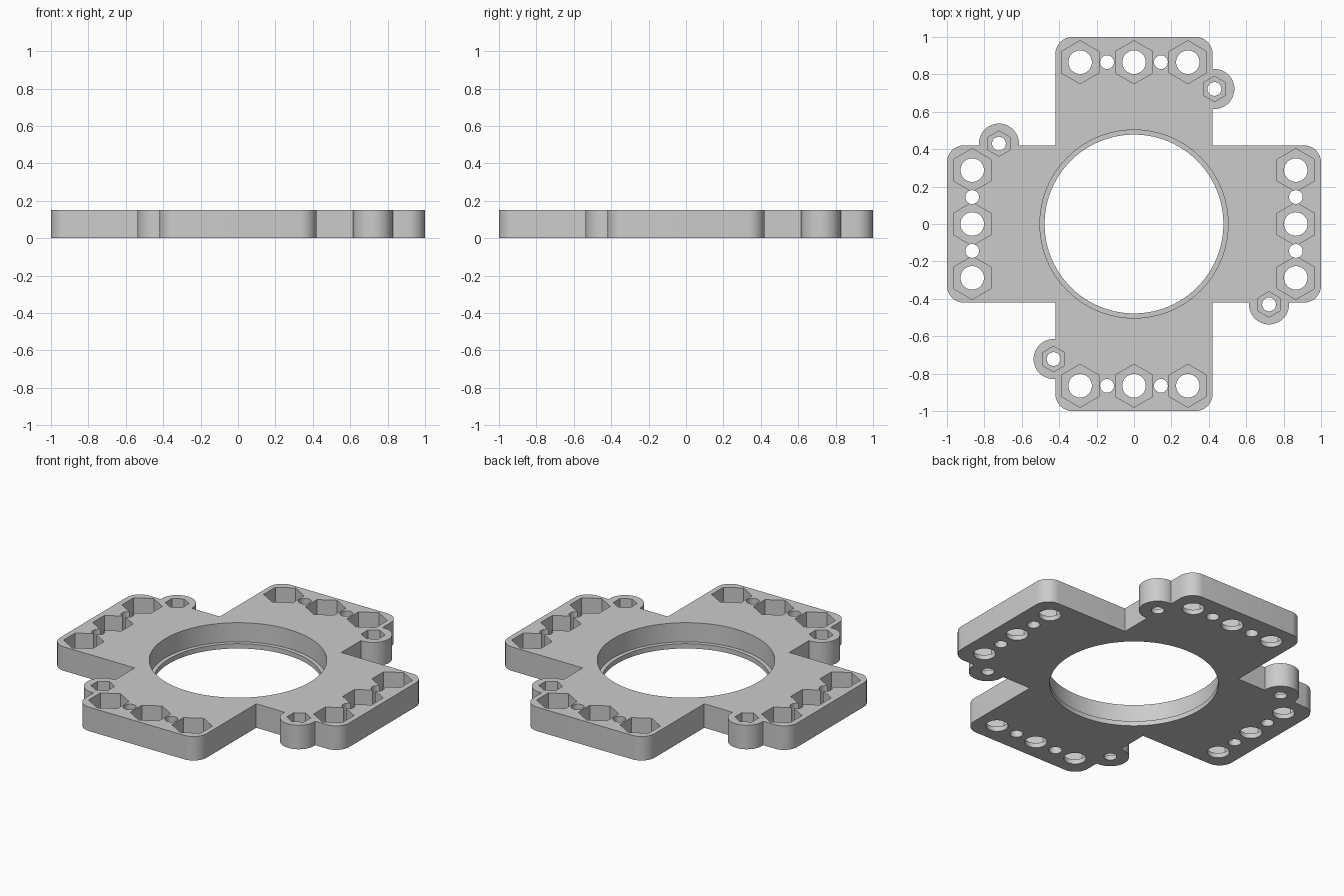
import bpy
import bmesh
from math import pi, cos, sin
from mathutils import Matrix, Vector

cube = bpy.data.objects.get("Cube")
if cube:
    bpy.data.objects.remove(cube, do_unlink=True)

THICK = 0.15       # plate height
FLOOR = 0.03       # material left under nut pockets and bore lip
ARM = 0.42         # half width of each arm
CORNER = 0.09      # arm corner radius
ROW = 0.865        # distance of bolt row from the centre
PITCH = 0.288      # spacing of large bolts
EAR = (0.43, 0.722)

grey = bpy.data.materials.new("plain grey")
grey.use_nodes = True
colour = (0.6, 0.6, 0.6, 1)
grey.diffuse_color = colour
grey.node_tree.nodes["Principled BSDF"].inputs["Base Color"].default_value = colour


def finish(bm, name):
    bmesh.ops.recalc_face_normals(bm, faces=bm.faces)
    mesh = bpy.data.meshes.new(name)
    bm.to_mesh(mesh)
    bm.free()
    mesh.materials.append(grey)
    obj = bpy.data.objects.new(name, mesh)
    bpy.context.collection.objects.link(obj)
    return obj


def prism(bm, centre, radius, z0, z1, sides, turn=0):
    """Upright prism; many sides make a cylinder."""
    ring = [bm.verts.new((centre[0] + radius * cos(turn + 2 * pi * i / sides),
                          centre[1] + radius * sin(turn + 2 * pi * i / sides), z0))
            for i in range(sides)]
    extrude(bm, bm.faces.new(ring), z1 - z0)


def extrude(bm, face, height):
    new = bmesh.ops.extrude_face_region(bm, geom=[face])["geom"]
    bmesh.ops.translate(bm, vec=(0, 0, height),
                        verts=[v for v in new if isinstance(v, bmesh.types.BMVert)])


def boolean(target, tool, operation):
    mod = target.modifiers.new(tool.name, "BOOLEAN")
    mod.operation = operation
    mod.solver = "EXACT"
    mod.object = tool
    bpy.ops.object.select_all(action="DESELECT")
    bpy.context.view_layer.objects.active = target
    target.select_set(True)
    bpy.ops.object.modifier_apply(modifier=mod.name)
    bpy.data.objects.remove(tool, do_unlink=True)


def four_ways(x, y):
    return [Matrix.Rotation(q * pi / 2, 2) @ Vector((x, y)) for q in range(4)]


# Cross-shaped plate: inner corner plus two rounded corners per arm
outline = []
for quarter in range(4):
    turn = Matrix.Rotation(quarter * pi / 2, 2)
    arm = [Vector((ARM, -ARM))]
    for side in (-1, 1):
        for i in range(9):
            a = (i / 8 - (side < 0)) * pi / 2
            arm.append(Vector((1 - CORNER + CORNER * cos(a),
                               side * (ARM - CORNER) + CORNER * sin(a))))
    outline += [turn @ p for p in arm]
bm = bmesh.new()
extrude(bm, bm.faces.new([bm.verts.new((p.x, p.y, 0)) for p in outline]), THICK)
plate = finish(bm, "mounting_plate")

# Round ears beside each arm
bm = bmesh.new()
for p in four_ways(*EAR):
    prism(bm, p, 0.107, 0, THICK, 48)
boolean(plate, finish(bm, "ears"), "UNION")

# Hexagonal nut pockets and the wide part of the bore
bm = bmesh.new()
for k in (-1, 0, 1):
    for p in four_ways(ROW, k * PITCH):
        prism(bm, p, 0.115, FLOOR, 0.3, 6, pi / 2)
for p in four_ways(*EAR):
    prism(bm, p, 0.068, FLOOR, 0.3, 6, pi / 2)
prism(bm, (0, 0), 0.503, FLOOR, 0.3, 96)
boolean(plate, finish(bm, "pockets"), "DIFFERENCE")

# Through holes: bolts, pins, ear screws and the narrow lip of the bore
bm = bmesh.new()
for k in (-1, 0, 1):
    for p in four_ways(ROW, k * PITCH):
        prism(bm, p, 0.063, -0.1, 0.3, 32)
for k in (-0.5, 0.5):
    for p in four_ways(ROW, k * PITCH):
        prism(bm, p, 0.037, -0.1, 0.3, 24)
for p in four_ways(*EAR):
    prism(bm, p, 0.037, -0.1, 0.3, 24)
prism(bm, (0, 0), 0.478, -0.1, 0.3, 96)
boolean(plate, finish(bm, "holes"), "DIFFERENCE")

# Smooth round walls, crisp edges
bpy.ops.object.select_all(action="DESELECT")
plate.select_set(True)
bpy.context.view_layer.objects.active = plate
bpy.ops.object.shade_smooth_by_angle(angle=pi / 6)
